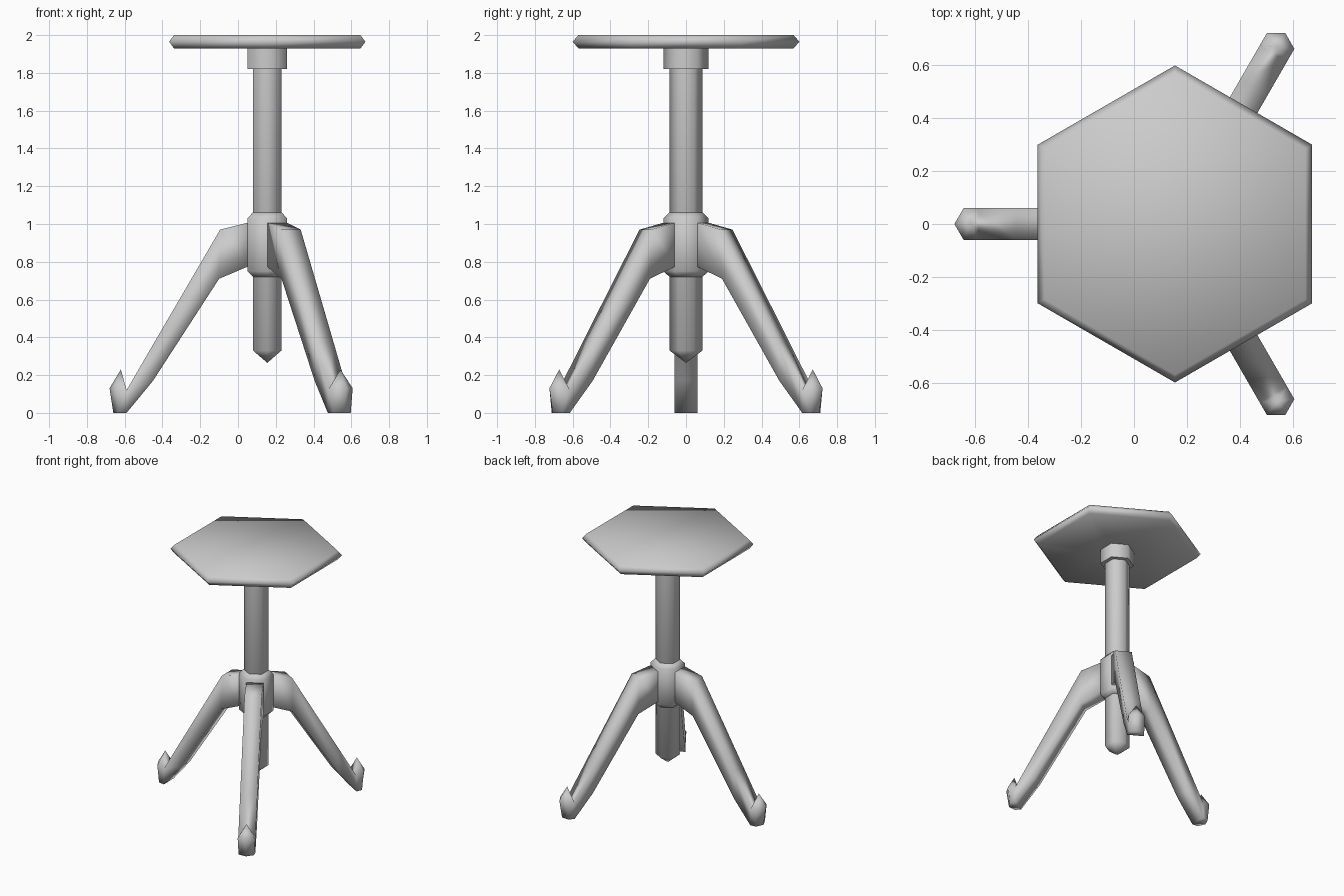
import bpy, bmesh, math
from mathutils import Matrix, Vector

if "Cube" in bpy.data.objects:
    bpy.data.objects.remove(bpy.data.objects["Cube"])

AXIS = Vector((0.155, 0, 0))      # the stool's centre line

grey = bpy.data.materials.new("light grey")
grey.diffuse_color = (0.6, 0.6, 0.6, 1)
grey.use_nodes = True
grey.node_tree.nodes["Principled BSDF"].inputs["Base Color"].default_value = grey.diffuse_color


def finish(name, bm, angle):
    """Turn a bmesh into a smooth-shaded object."""
    bmesh.ops.recalc_face_normals(bm, faces=bm.faces[:])
    mesh = bpy.data.meshes.new(name)
    bm.to_mesh(mesh)
    bm.free()
    mesh.materials.append(grey)
    ob = bpy.data.objects.new(name, mesh)
    bpy.context.collection.objects.link(ob)
    ob.location = AXIS
    bpy.ops.object.select_all(action='DESELECT')
    ob.select_set(True)
    bpy.context.view_layer.objects.active = ob
    bpy.ops.object.shade_smooth_by_angle(angle=math.radians(angle))
    return ob


def hex_lathe(name, profile, angle=65, sides=6):
    """Six-sided turned part from (radius, height) pairs, low to high."""
    bm = bmesh.new()
    rings = []
    for r, z in profile:
        if r == 0:
            rings.append([bm.verts.new((0, 0, z))] * sides)
        else:
            rings.append([bm.verts.new((r * math.cos(a), r * math.sin(a), z))
                          for a in (math.pi / 2 + i * math.tau / sides for i in range(sides))])
    for low, high in zip(rings, rings[1:]):
        for i in range(sides):
            j = (i + 1) % sides
            bm.faces.new(list(dict.fromkeys((low[i], low[j], high[j], high[i]))))
    for ring in (rings[0], rings[-1]):
        if ring[0] is not ring[1]:
            bm.faces.new(ring)
    return finish(name, bm, angle)


def leg(name, degrees):
    """Square-section bent leg with a pointed upturned toe."""
    w = 0.06
    # (top radius, top height, bottom radius, bottom height)
    stations = [(0.09, 1.01, 0.09, 0.78), (0.25, 0.97, 0.255, 0.71),
                (0.60, 0.37, 0.605, 0.17), (0.745, 0.12, 0.745, 0.0)]
    bm = bmesh.new()
    v = bm.verts.new
    rings = [[v((tr, w, tz)), v((tr, -w, tz)), v((br, -w, bz)), v((br, w, bz))]
             for tr, tz, br, bz in stations]
    bm.faces.new(rings[0])
    for a, b in zip(rings, rings[1:]):
        for i in range(4):
            j = (i + 1) % 4
            bm.faces.new((a[i], a[j], b[j], b[i]))
    # toe
    tl, tr, br, bl = rings[-1]
    peak, front, sole = v((0.775, 0, 0.23)), v((0.835, 0, 0.13)), v((0.815, 0, 0))
    sides = []
    for top, bottom, y in ((tl, bl, w), (tr, br, -w)):
        mid, low = v((0.80, y, 0.13)), v((0.79, y * 0.9, 0))
        bm.faces.new((top, mid, low, bottom))
        bm.faces.new((top, peak, mid))
        bm.faces.new((mid, peak, front))
        bm.faces.new((mid, front, sole, low))
        sides.append(low)
    bm.faces.new((tl, tr, peak))
    bm.faces.new((bl, sides[0], sole, sides[1], br))
    bmesh.ops.rotate(bm, verts=bm.verts[:], cent=(0, 0, 0),
                     matrix=Matrix.Rotation(math.radians(degrees), 3, 'Z'))
    return finish(name, bm, 180)


# Seat with a bevelled rim and the socket below it
hex_lathe("seat", [(0.12, 1.93), (0.57, 1.93), (0.60, 1.965), (0.57, 2.0)], 180)
hex_lathe("seat_socket", [(0.12, 1.82), (0.12, 1.932)])

# Central post with a pointed lower end
hex_lathe("post", [(0, 0.265), (0.087, 0.33), (0.087, 1.83)])

# Hub clamped around the post
hex_lathe("hub", [(0.087, 0.72), (0.12, 0.75), (0.12, 1.03), (0.09, 1.06)])

# Three legs
for label, deg in (("left", 180), ("back_right", 60), ("front_right", -60)):
    leg("leg_" + label, deg)
